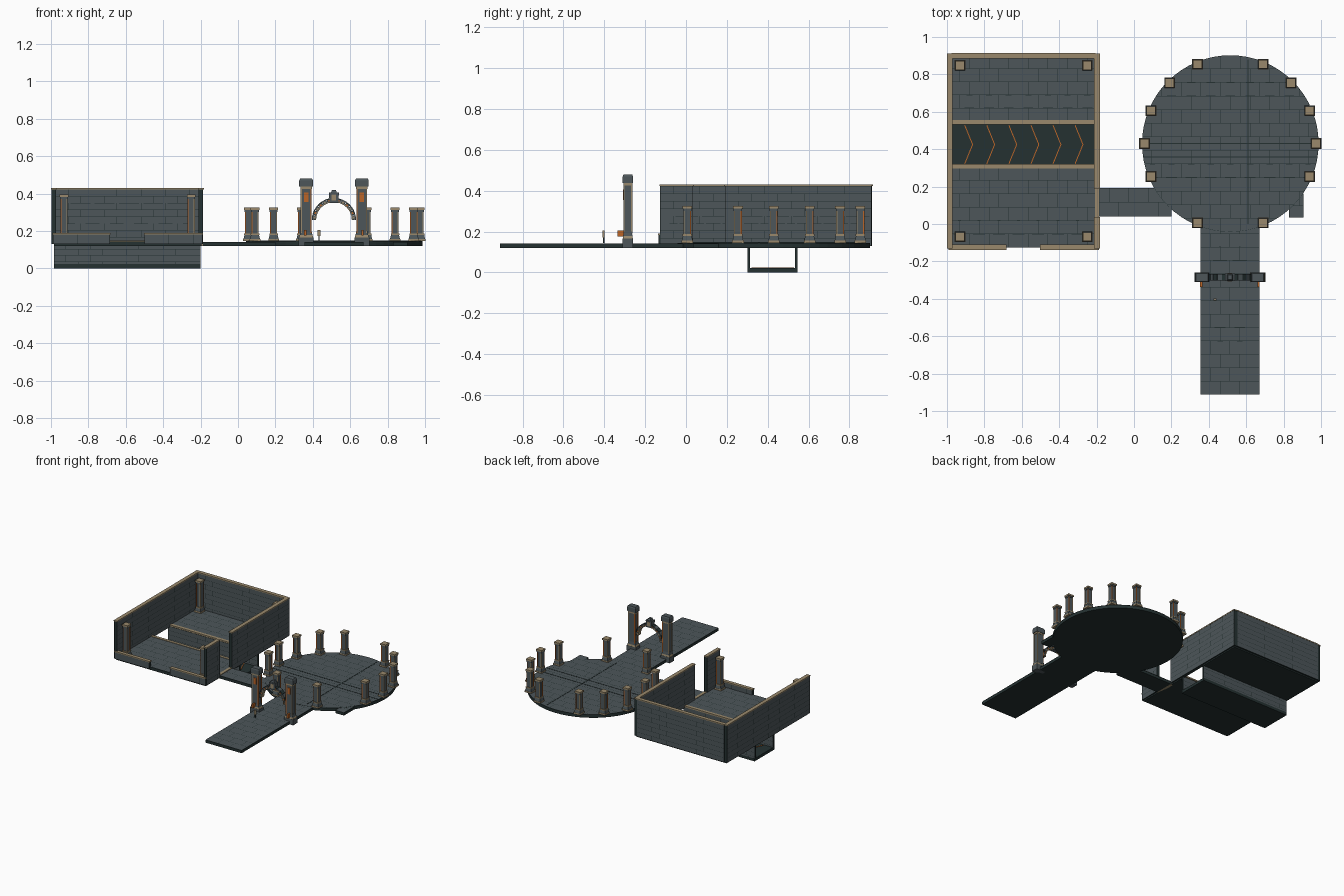
import bpy, bmesh, math
from mathutils import Matrix, Vector

if "Cube" in bpy.data.objects:
    bpy.data.objects.remove(bpy.data.objects["Cube"])

GREY, DARK, TAN, ORANGE = range(4)
MATS = []
for name, col in (("slate grey", (0.074, 0.093, 0.101)), ("deep teal", (0.018, 0.031, 0.031)),
                  ("sandstone", (0.32, 0.25, 0.15)), ("burnt orange", (0.50, 0.13, 0.02))):
    m = bpy.data.materials.new(name)
    m.diffuse_color = (*col, 1)
    m.use_nodes = True
    m.node_tree.nodes["Principled BSDF"].inputs["Base Color"].default_value = m.diffuse_color
    MATS.append(m)

TOP, LOW = 0.145, 0.12      # floor surface and slab underside


def finish(name, bm):
    me = bpy.data.meshes.new(name)
    bm.to_mesh(me)
    bm.free()
    for m in MATS:
        me.materials.append(m)
    ob = bpy.data.objects.new(name, me)
    bpy.context.collection.objects.link(ob)
    return ob


def box(bm, x0, x1, y0, y1, z0, z1, mat, taper=1.0, rot=None):
    """Box between bounds; taper narrows the top, rot is an extra transform."""
    c = Vector(((x0 + x1) / 2, (y0 + y1) / 2, (z0 + z1) / 2))
    vs = bmesh.ops.create_cube(bm, size=1)["verts"]
    for v in vs:
        k = taper if v.co.z > 0 else 1
        v.co = c + Vector((v.co.x * (x1 - x0) * k, v.co.y * (y1 - y0) * k, v.co.z * (z1 - z0)))
        if rot:
            v.co = rot @ v.co
    for f in {f for v in vs for f in v.link_faces}:
        f.material_index = mat


def solid(name, *boxes):
    bm = bmesh.new()
    for b in boxes:
        box(bm, *b)
    return finish(name, bm)


def bricks(name, pts, origin, u, v, cell, row, gap=0.0018):
    """Flat staggered paving with dark joints, laid in the u, v plane."""
    bm = bmesh.new()
    bm.faces.new([bm.verts.new((a, b, 0)) for a, b in pts])
    us, vs = [p[0] for p in pts], [p[1] for p in pts]

    def cut(faces, co, no):
        geom = list({e for f in faces for e in f.edges} | {w for f in faces for w in f.verts}) + list(faces)
        bmesh.ops.bisect_plane(bm, geom=geom, plane_co=co, plane_no=no, dist=1e-5)

    rows = max(1, round((max(vs) - min(vs)) / row))
    step = (max(vs) - min(vs)) / rows
    for i in range(1, rows):
        cut(bm.faces[:], (0, min(vs) + i * step, 0), (0, 1, 0))
    for i in range(rows):
        x = min(us) + cell * (0.5 if i % 2 else 1)
        lo = min(vs) + i * step
        while x < max(us) - 0.01:
            cut([f for f in bm.faces if lo < f.calc_center_median().y < lo + step], (x, 0, 0), (1, 0, 0))
            x += cell
    rim = bmesh.ops.inset_individual(bm, faces=bm.faces[:], thickness=gap)["faces"]
    for f in rim:
        f.material_index = DARK
    u, v = Vector(u), Vector(v)
    n = u.cross(v)
    M = Matrix((u, v, n)).transposed().to_4x4()
    M.translation = Vector(origin)
    bm.transform(M)
    bm.normal_update()
    for f in bm.faces:
        if f.normal.dot(n) < 0:
            f.normal_flip()
    return finish(name, bm)


def rect(w, h):
    return [(0, 0), (w, 0), (w, h), (0, h)]


def paving(name, x0, x1, y0, y1, z=TOP):
    bricks(name, rect(x1 - x0, y1 - y0), (x0, y0, z), (1, 0, 0), (0, 1, 0), 0.105, 0.072)


def floor(name, x0, x1, y0, y1, top=TOP):
    solid(name + "_slab", (x0, x1, y0, y1, LOW, top - 0.002, DARK))
    paving(name + "_paving", x0, x1, y0, y1, top)


def wall(name, x0, x1, y0, y1, z0, z1, trim=True):
    """Dark core with brick facing on both long sides and a coping on top."""
    bm = bmesh.new()
    box(bm, x0, x1, y0, y1, z0, z1 - 0.008, DARK)
    if trim:
        e = 0.003
        box(bm, x0 - e, x1 + e, y0 - e, y1 + e, z1 - 0.008, z1, TAN)
    finish(name + "_core", bm)
    h, e = z1 - z0 - 0.008, 0.0015
    if x1 - x0 > y1 - y0:
        w = x1 - x0
        sides = (((x0, y0 - e, z0), (1, 0, 0)), ((x1, y1 + e, z0), (-1, 0, 0)))
    else:
        w = y1 - y0
        sides = (((x1 + e, y0, z0), (0, 1, 0)), ((x0 - e, y1, z0), (0, -1, 0)))
    for i, (o, u) in enumerate(sides):
        bricks(f"{name}_facing_{i}", rect(w, h), o, u, (0, 0, 1), 0.13, 0.035, 0.0014)


def pillar(name, x, y, height, w=0.019):
    """Square column with flared foot, collars, corner strips and cap."""
    bm = bmesh.new()

    def tier(r, z0, z1, mat, taper=1.0):
        box(bm, x - r, x + r, y - r, y + r, TOP + z0, TOP + z1, mat, taper)
    tier(w * 1.5, 0, 0.012, TAN)
    tier(w * 1.4, 0.012, 0.034, GREY, 0.8)
    tier(w * 1.2, 0.034, 0.042, TAN)
    tier(w * 0.93, 0.042, height - 0.02, GREY)
    tier(w * 1.1, height - 0.024, height - 0.013, GREY)
    tier(w * 1.25, height - 0.013, height, TAN)
    for sx in (-1, 1):
        for sy in (-1, 1):
            cx, cy, r = x + sx * w * 0.85, y + sy * w * 0.85, 0.0028
            box(bm, cx - r, cx + r, cy - r, cy + r, TOP + 0.042, TOP + height - 0.024, ORANGE if sx == sy else TAN)
    finish(name, bm)


# Room floors on both sides of the trench
floor("room_front_floor", -0.985, -0.195, -0.125, 0.305)
floor("room_back_floor", -0.985, -0.195, 0.55, 0.9)

# Sunken trench, open at both ends
solid("trench_base", (-0.985, -0.2, 0.3, 0.547, 0, 0.022, DARK))
wall("trench_front_wall", -0.985, -0.2, 0.302, 0.314, 0.002, TOP - 0.001, False)
wall("trench_back_wall", -0.985, -0.2, 0.533, 0.545, 0.002, TOP - 0.001, False)
solid("trench_edging", (-0.972, -0.21, 0.298, 0.321, TOP - 0.008, TOP + 0.003, TAN),
      (-0.972, -0.21, 0.533, 0.557, TOP - 0.008, TOP + 0.003, TAN))
bm = bmesh.new()
for i in range(6):
    tip = Vector((-0.863 + i * 0.118, 0.425, 0.0235))
    for s in (-1, 1):
        d = Vector((-0.042, s * 0.103, 0))
        M = Matrix.Translation(tip + d / 2) @ Matrix.Rotation(math.atan2(d.y, d.x), 4, "Z")
        box(bm, -d.length / 2, d.length / 2, -0.0025, 0.0025, -0.0015, 0.0015, ORANGE, 1, M)
finish("trench_chevrons", bm)

# Room walls: tall on three sides, low parapets in front, doorway in the east
wall("west_wall", -0.997, -0.973, -0.127, 0.908, LOW + 0.01, 0.43)
wall("back_wall", -0.973, -0.21, 0.888, 0.912, LOW + 0.01, 0.43)
wall("east_long_wall", -0.21, -0.186, 0.19, 0.908, LOW + 0.01, 0.43)
wall("east_short_wall", -0.21, -0.186, -0.127, 0.035, LOW + 0.01, 0.43)
wall("left_parapet", -0.99, -0.685, -0.135, -0.113, LOW + 0.01, 0.19)
wall("right_parapet", -0.5, -0.19, -0.135, -0.113, LOW + 0.01, 0.19)
solid("doorway_sill", (-0.208, -0.186, 0.035, 0.19, LOW, TOP + 0.003, TAN))
for i, px in enumerate((-0.93, -0.25)):
    for j, py in enumerate((-0.068, 0.848)):
        pillar(f"room_pillar_{i}{j}", px, py, 0.25)

# Corridor, walkway and a stray slab beside the plaza
floor("corridor", -0.186, 0.2, 0.04, 0.193, TOP - 0.001)
floor("walkway", 0.355, 0.67, -0.912, 0.02, TOP - 0.001)
floor("jutting_slab", 0.83, 0.905, 0.035, 0.16, TOP - 0.001)

# Round plaza with a ring of pillars
CX, CY, R = 0.515, 0.43, 0.472
bm = bmesh.new()
bmesh.ops.create_cone(bm, cap_ends=True, segments=64, radius1=R, radius2=R, depth=TOP - LOW,
                      matrix=Matrix.Translation((CX, CY, (TOP + LOW) / 2)))
for f in bm.faces:
    f.material_index = DARK
finish("plaza_slab", bm)
ring = [(R * math.cos(a * math.pi / 32), R * math.sin(a * math.pi / 32)) for a in range(64)]
bricks("plaza_paving", ring, (CX, CY, TOP + 0.0015), (1, 0, 0), (0, 1, 0), 0.105, 0.072)
solid("plaza_joints", (0.05, 0.98, 0.427, 0.433, TOP, TOP + 0.003, DARK),
      (0.05, 0.98, 0.355, 0.36, TOP, TOP + 0.003, DARK), (0.607, 0.611, 0.0, 0.88, TOP, TOP + 0.003, DARK))
for k in range(16):
    if k not in (4, 10, 12, 14):
        a = k * math.pi / 8
        pillar(f"plaza_pillar_{k}", CX + 0.459 * math.cos(a), CY + 0.459 * math.sin(a), 0.18)

# Gate towers astride the walkway
GY = -0.285
for side, s in (("left", -1), ("right", 1)):
    x = 0.513 + s * 0.149
    bm = bmesh.new()
    for r, d, z0, z1, mat, tp in (
            (0.04, 0.026, LOW, 0.165, GREY, 1), (0.038, 0.025, 0.165, 0.178, TAN, 0.9),
            (0.034, 0.023, 0.178, 0.2, GREY, 0.85), (0.027, 0.02, 0.2, 0.425, GREY, 1),
            (0.031, 0.022, 0.425, 0.437, TAN, 1), (0.037, 0.025, 0.437, 0.47, GREY, 1),
            (0.037, 0.025, 0.47, 0.48, GREY, 0.85)):
        box(bm, x - r, x + r, GY - d, GY + d, z0, z1, mat, tp)
    for t in (-1, 1):
        for q in (-1, 1):
            cx, cy = x + t * 0.026, GY + q * 0.019
            box(bm, cx - 0.003, cx + 0.003, cy - 0.003, cy + 0.003, 0.19, 0.425, TAN if t == s else ORANGE)
    box(bm, x - 0.012, x + 0.012, GY - 0.024, GY - 0.018, 0.355, 0.405, ORANGE)
    finish(side + "_gate_tower", bm)
    solid(side + "_gate_lamp", (x - 0.006 + s * 0.004, x + 0.006 + s * 0.004, -0.336, -0.305, 0.175, 0.205, ORANGE))

# Gate arch of separate stones with a keystone
bm = bmesh.new()
for k in range(13):
    a = math.pi * (k + 0.5) / 13
    M = Matrix.Translation((0.513, GY, 0.258)) @ Matrix.Rotation(math.pi / 2 - a, 4, "Y")
    box(bm, -0.0115, 0.0115, -0.015, 0.015, 0.099, 0.113, GREY, 1, M)
    box(bm, -0.0135, 0.0135, -0.017, 0.017, 0.112, 0.118, DARK if k % 2 else GREY, 1, M)
    box(bm, -0.012, 0.012, -0.017, 0.017, 0.095, 0.1, TAN, 1, M)
    box(bm, -0.005, 0.005, -0.018, 0.018, 0.102, 0.110, ORANGE if k % 2 else TAN, 1, M)
box(bm, 0.489, 0.537, GY - 0.018, GY + 0.018, 0.35, 0.405, GREY, 1.1)
box(bm, 0.501, 0.525, GY - 0.022, GY + 0.022, 0.362, 0.395, TAN)
box(bm, 0.498, 0.528, GY - 0.016, GY + 0.016, 0.405, 0.42, GREY, 0.7)
finish("gate_arch", bm)

# Small marker post in front of the gate
solid("marker_post", (0.431, 0.437, -0.406, -0.4, TOP, 0.175, DARK),
      (0.426, 0.442, -0.408, -0.398, 0.172, 0.205, TAN))
